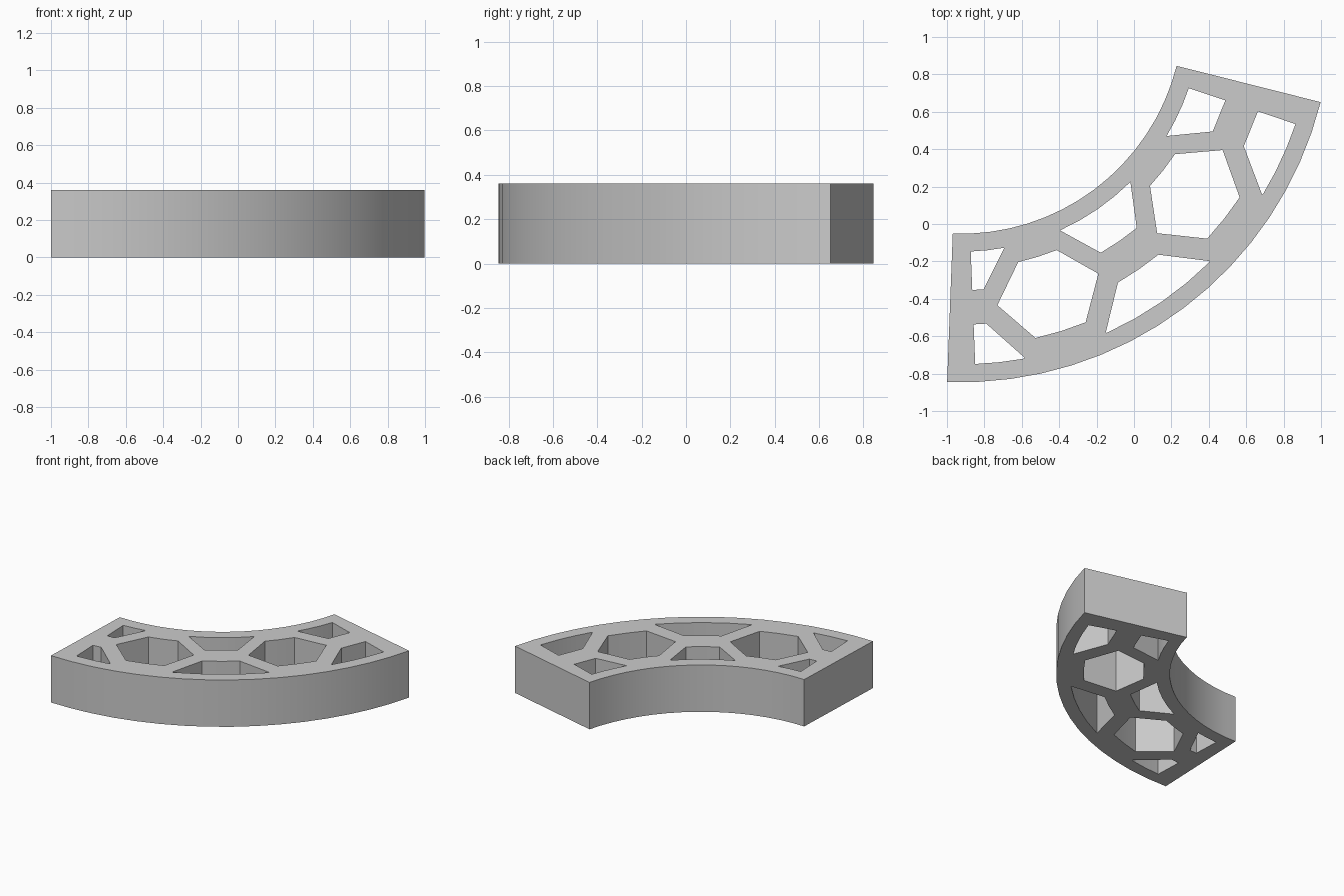
import bpy, bmesh, math
from math import radians, cos, sin
from mathutils import Vector

cube = bpy.data.objects.get("Cube")
if cube:
    bpy.data.objects.remove(cube, do_unlink=True)

# Layout in polar terms: x = angle in degrees, y = radius
CENTRE = Vector((-0.924, 1.136))
START, END = -92.17, -14.15
INNER, OUTER = 1.188, 1.982
HEIGHT = 0.36
RIM = 0.096
END_MARGIN = 4.45
MIDDLE_COLUMN, COLUMN_STEP = -55.45, 17.23
MIDDLE_RADIUS, ROW_STEP = 1.582, 0.3
HEX_HALF_LENGTH, HEX_HALF_FLAT, HEX_HALF_HEIGHT = 10.3, 4.5, 0.208


def bend(point):
    """Turn (angle, radius) into a flat position."""
    a = radians(point.x)
    return CENTRE + point.y * Vector((cos(a), sin(a)))


def clip(points, axis, limit, side):
    """Keep the part of a polygon on one side of a limit."""
    result = []
    for i, p in enumerate(points):
        q = points[(i + 1) % len(points)]
        dp, dq = side * (p[axis] - limit), side * (q[axis] - limit)
        if dp >= 0:
            result.append(p)
        if dp * dq < 0:
            result.append(p.lerp(q, dp / (dp - dq)))
    return result


def add_outline(curve, points, step):
    """Add a closed bent outline, with each side split by angle."""
    bent = []
    for i, p in enumerate(points):
        q = points[(i + 1) % len(points)]
        parts = max(1, round(abs(q.x - p.x) / step))
        bent += [bend(p.lerp(q, k / parts)) for k in range(parts)]
    spline = curve.splines.new('POLY')
    spline.points.add(len(bent) - 1)
    for target, p in zip(spline.points, bent):
        target.co = (p.x, p.y, 0, 1)
    spline.use_cyclic_u = True


def rectangle(a, b, low, high):
    return [Vector((a, low)), Vector((b, low)), Vector((b, high)), Vector((a, high))]


def hexagon(angle, radius):
    l, f, h = HEX_HALF_LENGTH, HEX_HALF_FLAT, HEX_HALF_HEIGHT
    offsets = [(l, 0), (f, h), (-f, h), (-l, 0), (-f, -h), (f, -h)]
    return [Vector((angle + x, radius + y)) for x, y in offsets]


# Curved slab outline
curve = bpy.data.curves.new("slab_profile", 'CURVE')
curve.dimensions = '2D'
curve.fill_mode = 'BOTH'
curve.extrude = HEIGHT / 2
add_outline(curve, rectangle(START, END, INNER, OUTER), 5)

# Honeycomb openings, trimmed by the rim and the end margins
for column in range(-2, 3):
    angle = MIDDLE_COLUMN + column * COLUMN_STEP
    rows = (0,) if column % 2 else (-1, 1)
    for row in rows:
        hole = hexagon(angle, MIDDLE_RADIUS + row * ROW_STEP)
        hole = clip(hole, 0, START + END_MARGIN, 1)
        hole = clip(hole, 0, END - END_MARGIN, -1)
        hole = clip(hole, 1, INNER + RIM, 1)
        hole = clip(hole, 1, OUTER - RIM, -1)
        add_outline(curve, hole, 5)

# Turn the filled profile into a clean solid standing on the floor
profile = bpy.data.objects.new("slab_profile", curve)
bpy.context.collection.objects.link(profile)
graph = bpy.context.evaluated_depsgraph_get()
mesh = bpy.data.meshes.new_from_object(profile.evaluated_get(graph))
bpy.data.objects.remove(profile, do_unlink=True)

bm = bmesh.new()
bm.from_mesh(mesh)
bmesh.ops.remove_doubles(bm, verts=bm.verts, dist=0.0005)
bmesh.ops.recalc_face_normals(bm, faces=bm.faces)
bmesh.ops.translate(bm, verts=bm.verts, vec=(0, 0, HEIGHT / 2))
bm.to_mesh(mesh)
bm.free()

# Plain grey finish
grey = bpy.data.materials.new("light grey")
grey.use_nodes = True
colour = (0.6, 0.6, 0.6, 1)
grey.diffuse_color = colour
grey.node_tree.nodes["Principled BSDF"].inputs["Base Color"].default_value = colour
mesh.materials.clear()
mesh.materials.append(grey)
for face in mesh.polygons:
    face.material_index = 0

mesh.name = "honeycomb_arc"
arc = bpy.data.objects.new("honeycomb_arc", mesh)
bpy.context.collection.objects.link(arc)
bpy.ops.object.select_all(action='DESELECT')
arc.select_set(True)
bpy.context.view_layer.objects.active = arc
bpy.ops.object.shade_smooth_by_angle(angle=radians(20))
